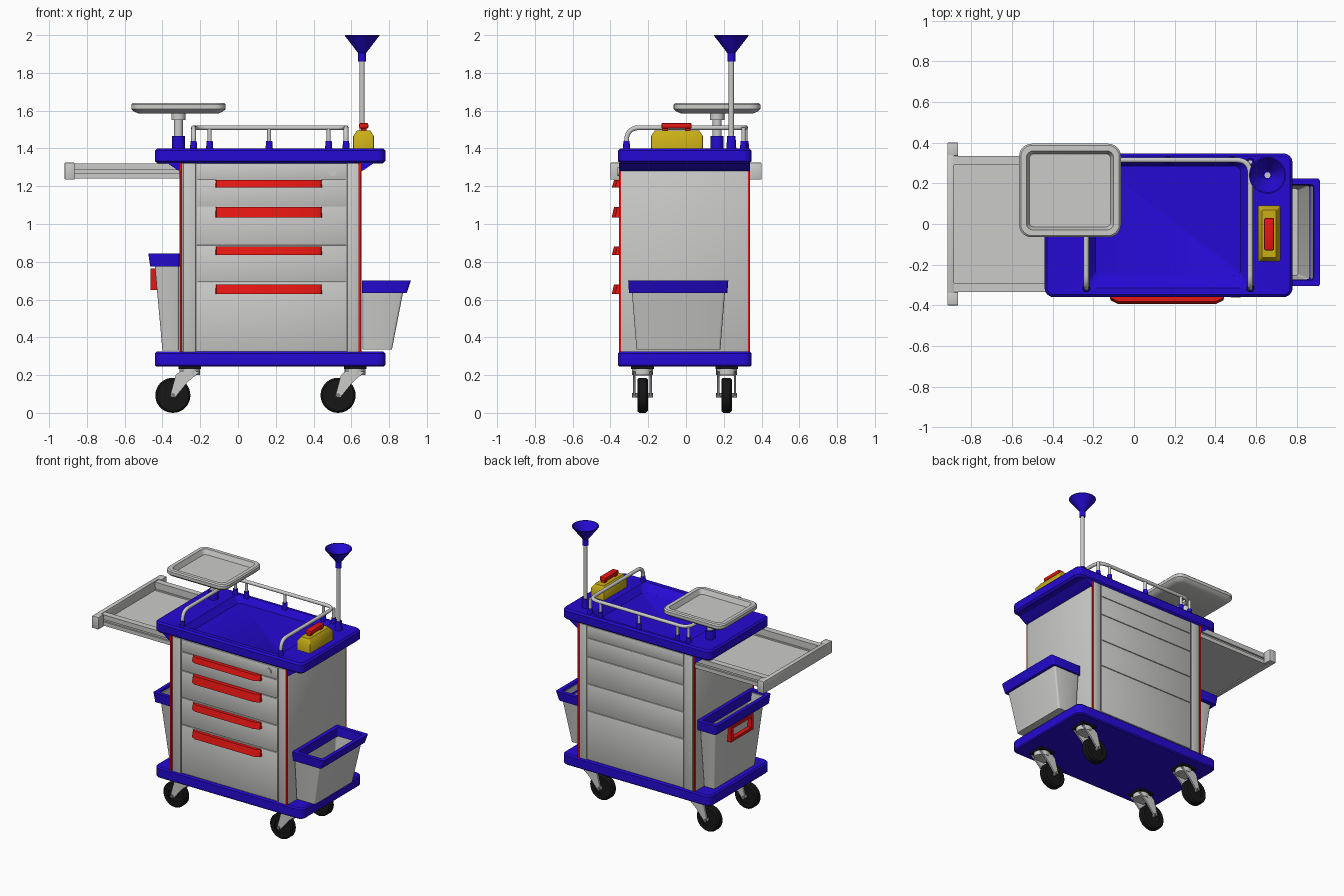
import bpy, bmesh, math
from mathutils import Vector, Matrix

cube = bpy.data.objects.get("Cube")
if cube:
    bpy.data.objects.remove(cube, do_unlink=True)


def material(name, rgb):
    m = bpy.data.materials.new(name)
    m.use_nodes = True
    m.diffuse_color = (*rgb, 1)
    m.node_tree.nodes["Principled BSDF"].inputs["Base Color"].default_value = (*rgb, 1)
    return m


GREY = material("pale_grey", (0.6, 0.6, 0.59))
BLUE = material("deep_blue", (0.018, 0.003, 0.65))
RED = material("bright_red", (0.78, 0.008, 0.006))
YELLOW = material("mustard_yellow", (0.58, 0.42, 0.008))
BLACK = material("rubber_black", (0.008, 0.008, 0.008))
STEEL = material("hub_grey", (0.2, 0.2, 0.2))


def finish(name, bm, mat):
    bmesh.ops.recalc_face_normals(bm, faces=bm.faces)
    mesh = bpy.data.meshes.new(name)
    bm.to_mesh(mesh)
    bm.free()
    mesh.materials.append(mat)
    ob = bpy.data.objects.new(name, mesh)
    bpy.context.collection.objects.link(ob)
    bpy.ops.object.select_all(action='DESELECT')
    ob.select_set(True)
    bpy.context.view_layer.objects.active = ob
    bpy.ops.object.shade_smooth_by_angle(angle=math.radians(35))
    return ob


def box(name, mat, x, y, z, bevel=0.0):
    bm = bmesh.new()
    bmesh.ops.create_cube(bm, size=1)
    for v in bm.verts:
        v.co = Vector([(r[0] + r[1]) / 2 + c * (r[1] - r[0]) for r, c in zip((x, y, z), v.co)])
    if bevel:
        bmesh.ops.bevel(bm, geom=bm.edges[:], offset=bevel, segments=2, profile=0.5, affect='EDGES')
    return finish(name, bm, mat)


def rod(name, mat, a, b, r1, r2=None, sides=24):
    a, b = Vector(a), Vector(b)
    bm = bmesh.new()
    turn = (b - a).to_track_quat('Z', 'Y').to_matrix().to_4x4()
    bmesh.ops.create_cone(bm, cap_ends=True, segments=sides, radius1=r1,
                          radius2=r1 if r2 is None else r2, depth=(b - a).length,
                          matrix=Matrix.Translation((a + b) / 2) @ turn)
    return finish(name, bm, mat)


def ring(x0, x1, y0, y1, z, r, n=6):
    """Rounded rectangle of points at height z."""
    pts = []
    corners = ((x1 - r, y1 - r), (x0 + r, y1 - r), (x0 + r, y0 + r), (x1 - r, y0 + r))
    for q, (cx, cy) in enumerate(corners):
        for i in range(n + 1):
            a = math.pi / 2 * (q + i / n)
            pts.append((cx + r * math.cos(a), cy + r * math.sin(a), z))
    return pts


def loft(name, mat, rings, closed=False):
    bm = bmesh.new()
    loops = [[bm.verts.new(p) for p in pts] for pts in rings]
    pairs = list(zip(loops, loops[1:]))
    if closed:
        pairs.append((loops[-1], loops[0]))
    for lo, hi in pairs:
        for i in range(len(lo)):
            j = (i + 1) % len(lo)
            bm.faces.new((lo[i], lo[j], hi[j], hi[i]))
    if not closed:
        bm.faces.new(loops[0])
        bm.faces.new(loops[-1])
    return finish(name, bm, mat)


def prism(name, mat, pts, shift):
    bm = bmesh.new()
    face = bm.faces.new([bm.verts.new(p) for p in pts])
    out = bmesh.ops.extrude_face_region(bm, geom=[face])
    bmesh.ops.translate(bm, vec=shift, verts=[v for v in out["geom"] if isinstance(v, bmesh.types.BMVert)])
    return finish(name, bm, mat)


def lathe(name, mat, profile, centre, axis='Z', steps=32):
    bm = bmesh.new()
    vs = [bm.verts.new((r, 0, z)) for r, z in profile]
    edges = [bm.edges.new(p) for p in zip(vs, vs[1:])]
    bmesh.ops.spin(bm, geom=vs + edges, cent=(0, 0, 0), axis=(0, 0, 1), angle=math.tau, steps=steps)
    bmesh.ops.remove_doubles(bm, verts=bm.verts, dist=0.0001)
    if axis == 'Y':
        bmesh.ops.rotate(bm, verts=bm.verts, matrix=Matrix.Rotation(math.pi / 2, 3, 'X'))
    bmesh.ops.translate(bm, verts=bm.verts, vec=centre)
    return finish(name, bm, mat)


# Cabinet with base and recessed worktop
box("cabinet", GREY, (-0.31, 0.655), (-0.347, 0.332), (0.3, 1.33), 0.012)
X0, X1, Y0, Y1 = -0.44, 0.78, -0.36, 0.347


def slab(inset, z):
    return ring(X0 + inset, X1 - inset, Y0 + inset, Y1 - inset, z, 0.045 - inset)


loft("base", BLUE, [slab(0.008, 0.245), slab(0, 0.253), slab(0, 0.315), slab(0.01, 0.325)])
loft("worktop", BLUE, [slab(0.015, 1.32), slab(0, 1.333), slab(0, 1.388), slab(0.012, 1.4),
                       ring(-0.225, 0.56, -0.315, 0.315, 1.4, 0.04),
                       ring(-0.19, 0.525, -0.255, 0.285, 1.355, 0.03)])
for side, x, d in (("right", -0.305, -1), ("left", 0.65, 1)):
    prism("worktop_bracket_" + side, BLUE,
          [(x, -0.352, 1.28), (x + d * 0.015, -0.352, 1.285), (x + d * 0.08, -0.352, 1.33), (x, -0.352, 1.33)],
          (0, 0.69, 0))

# Drawer fronts, matching back panels, corner columns and red trim
seams = [0.328, 0.69, 0.89, 1.09, 1.23, 1.322]
for face, y in (("drawer", (-0.355, -0.34)), ("back_panel", (0.325, 0.339))):
    for i, (lo, hi) in enumerate(zip(seams, seams[1:])):
        box(f"{face}_{i}", GREY, (-0.217, 0.572), y, (lo + 0.002, hi - 0.002), 0.002)
    for x in ((-0.291, -0.223), (0.578, 0.638)):
        box(face + "_column", GREY, x, y, (0.322, 1.322), 0.004)
    for x in (-0.302, 0.645):
        box(face + "_trim", RED, (x - 0.006, x + 0.006), y, (0.322, 1.322))
for i, (lo, hi) in enumerate(((0.63, 0.68), (0.835, 0.88), (1.035, 1.09), (1.192, 1.232))):
    prism(f"drawer_handle_{i}", RED, [(-0.12, -0.353, lo), (-0.115, -0.375, lo), (-0.08, -0.393, lo),
                                      (0.405, -0.393, lo), (0.44, -0.375, lo), (0.445, -0.353, lo)],
          (0, 0.012, hi - lo))
rod("lock", GREY, (0.5, -0.35, 1.277), (0.5, -0.362, 1.277), 0.023)

# Pull-out side shelf
box("shelf_panel", GREY, (-0.9, -0.3), (-0.3, 0.3), (1.243, 1.258))
for s in (-1, 1):
    for name, a, b, lo, hi in (("upper", 0.29, 0.335, 1.285, 1.32), ("web", 0.295, 0.322, 1.25, 1.3),
                               ("lower", 0.29, 0.335, 1.24, 1.268)):
        box("shelf_rail_" + name, GREY, (-0.89, -0.3), sorted((s * a, s * b)), (lo, hi))
    box("shelf_end_block", GREY, (-0.918, -0.865), sorted((s * 0.335, s * 0.4)), (1.235, 1.325), 0.004)
box("shelf_end", GREY, (-0.918, -0.885), (-0.36, 0.36), (1.235, 1.325), 0.004)


# Hollow side bins with blue rims
def shell(name, mat, low, high, z0, z1, t, floor=True):
    def grow(r, d, z):
        return ring(r[0] + d, r[1] - d, r[2] + d, r[3] - d, z, 0.012, 3)
    rings = [grow(low, 0, z0), grow(high, 0, z1), grow(high, t, z1), grow(low, t, z0 + (0.012 if floor else 0))]
    return loft(name, mat, rings, closed=not floor)


shell("left_bin", GREY, (0.66, 0.815, -0.262, 0.182), (0.66, 0.883, -0.29, 0.21), 0.335, 0.685, 0.008)
shell("left_bin_rim", BLUE, (0.656, 0.893, -0.302, 0.219), (0.656, 0.915, -0.306, 0.224), 0.635, 0.7, 0.03, False)
shell("right_bin", GREY, (-0.4, -0.312, -0.24, 0.24), (-0.445, -0.312, -0.29, 0.29), 0.33, 0.83, 0.008)
shell("right_bin_rim", BLUE, (-0.465, -0.311, -0.315, 0.315), (-0.475, -0.311, -0.32, 0.32), 0.775, 0.845, 0.028, False)

# Red label frame on the right bin
for y, z in (((-0.13, 0.13), (0.65, 0.67)), ((-0.13, 0.13), (0.745, 0.765)),
             ((-0.13, -0.105), (0.65, 0.765)), ((0.105, 0.13), (0.65, 0.765))):
    box("label_frame", RED, (-0.462, -0.425), y, z)

# Guard rail, bent from one tube
path = [Vector(p) for p in ((-0.235, -0.315, 1.4), (-0.235, -0.315, 1.51), (-0.235, 0.315, 1.51),
                            (0.572, 0.315, 1.51), (0.572, -0.315, 1.51), (0.572, -0.315, 1.4))]
points = [path[0]]
for a, b, c in zip(path, path[1:], path[2:]):
    p, q = b + (a - b).normalized() * 0.07, b + (c - b).normalized() * 0.07
    points += [p * (1 - t) ** 2 + b * 2 * t * (1 - t) + q * t * t for t in [i / 6 for i in range(7)]]
points.append(path[-1])
curve = bpy.data.curves.new("guard_rail", 'CURVE')
curve.dimensions = '3D'
curve.bevel_depth = 0.013
curve.bevel_resolution = 3
spline = curve.splines.new('POLY')
spline.points.add(len(points) - 1)
for sp, p in zip(spline.points, points):
    sp.co = (*p, 1)
curve.materials.append(GREY)
bpy.context.collection.objects.link(bpy.data.objects.new("guard_rail", curve))
for x, y in ((-0.235, -0.315), (0.572, -0.315), (-0.235, 0.305), (0.572, 0.305),
             (-0.15, 0.315), (0.165, 0.315), (0.48, 0.315)):
    rod("rail_cup", BLUE, (x, y, 1.39), (x, y, 1.44), 0.02, 0.016, 16)
    if y > 0:
        rod("rail_post", GREY, (x, y, 1.43), (x, y, 1.51), 0.011, sides=12)

# Raised tray on its post
TX, TY = -0.315, 0.165
rod("tray_socket", BLUE, (TX, TY, 1.39), (TX, TY, 1.465), 0.034)
rod("tray_post", GREY, (TX, TY, 1.46), (TX, TY, 1.59), 0.024)
rod("tray_collar", GREY, (TX, TY, 1.55), (TX, TY, 1.59), 0.038)
loft("raised_tray", GREY, [ring(TX - hx, TX + hx, TY - hx + 0.02, TY + hx - 0.02, z, r)
                           for hx, z, r in ((0.21, 1.585, 0.03), (0.235, 1.595, 0.05), (0.25, 1.61, 0.06),
                                            (0.25, 1.632, 0.06), (0.242, 1.64, 0.055), (0.215, 1.64, 0.035),
                                            (0.2, 1.605, 0.025))])

# Drip pole with funnel head
PX, PY = 0.657, 0.24
rod("pole_socket", BLUE, (PX, PY, 1.39), (PX, PY, 1.465), 0.027, 0.022)
rod("pole", GREY, (PX, PY, 1.45), (PX, PY, 1.915), 0.014)
lathe("funnel", BLUE, [(0, 1.86), (0.021, 1.86), (0.021, 1.905), (0.091, 1.996), (0.091, 2.0),
                       (0.085, 2.0), (0.02, 1.91), (0, 1.91)], (PX, PY, 0))

# Yellow case with red grip
loft("case", YELLOW, [ring(0.61, 0.72, -0.185, 0.09, 1.395, 0.008, 2), ring(0.61, 0.72, -0.185, 0.09, 1.465, 0.008, 2),
                      ring(0.63, 0.7, -0.165, 0.07, 1.495, 0.008, 2)])
for y in (-0.11, 0.01):
    box("case_grip_foot", RED, (0.65, 0.68), (y - 0.015, y + 0.015), (1.485, 1.515))
box("case_grip", RED, (0.641, 0.69), (-0.13, 0.03), (1.505, 1.535), 0.008)

# Swivel castors
for x in (-0.345, 0.53):
    for y in (-0.23, 0.215):
        lathe("tyre", BLACK, [(0.05, -0.028), (0.083, -0.028), (0.093, -0.018), (0.093, 0.018),
                              (0.083, 0.028), (0.05, 0.028), (0.05, -0.028)], (x, y, 0.093), 'Y')
        rod("wheel_disc", BLACK, (x, y - 0.022, 0.093), (x, y + 0.022, 0.093), 0.055)
        rod("axle", STEEL, (x, y - 0.056, 0.093), (x, y + 0.056, 0.093), 0.012, sides=12)
        box("castor_plate", BLACK, (x + 0.03, x + 0.15), (y - 0.06, y + 0.06), (0.232, 0.248))
        rod("swivel", GREY, (x + 0.09, y, 0.2), (x + 0.09, y, 0.235), 0.055)
        for s in (-0.05, 0.038):
            prism("fork", GREY, [(x + dx, y + s, z) for dx, z in ((-0.015, 0.088), (0.012, 0.082), (0.08, 0.165),
                                                                  (0.145, 0.22), (0.04, 0.222), (0.015, 0.2))],
                  (0, 0.012, 0))
        box("fork_bridge", GREY, (x + 0.04, x + 0.12), (y - 0.05, y + 0.05), (0.195, 0.215))
